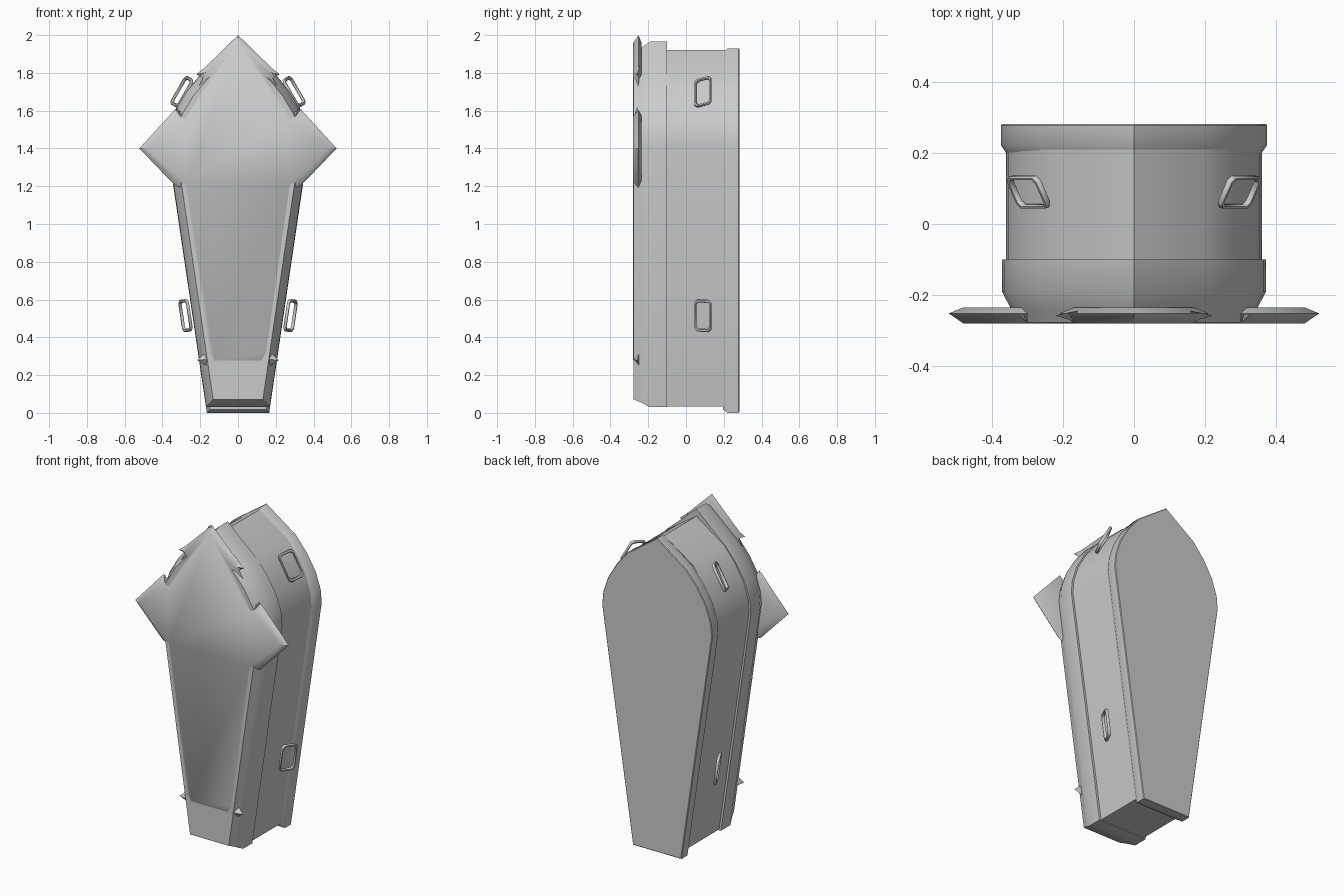
import bpy, bmesh, math
from mathutils import Vector

cube = bpy.data.objects.get("Cube")
if cube:
    bpy.data.objects.remove(cube, do_unlink=True)

grey = bpy.data.materials.new("plain grey")
grey.use_nodes = True
colour = (0.6, 0.6, 0.6, 1)
grey.diffuse_color = colour
grey.node_tree.nodes["Principled BSDF"].inputs["Base Color"].default_value = colour


def finish(name, bm, angle):
    bmesh.ops.recalc_face_normals(bm, faces=bm.faces)
    mesh = bpy.data.meshes.new(name)
    bm.to_mesh(mesh)
    bm.free()
    mesh.materials.append(grey)
    ob = bpy.data.objects.new(name, mesh)
    bpy.context.collection.objects.link(ob)
    bpy.ops.object.select_all(action='DESELECT')
    bpy.context.view_layer.objects.active = ob
    ob.select_set(True)
    bpy.ops.object.shade_smooth_by_angle(angle=math.radians(angle))
    return ob


def mirrored(half):
    """Close a right-hand (x, z) half outline across x = 0, counter-clockwise."""
    return half + [(-x, z) for x, z in reversed(half) if x > 0]


def inset(points, d):
    """Move every edge of a counter-clockwise outline inwards by d."""
    out = []
    for i, p in enumerate(points):
        p = Vector(p)
        a = (p - Vector(points[i - 1])).normalized()
        b = (Vector(points[(i + 1) % len(points)]) - p).normalized()
        na, nb = Vector((-a.y, a.x)), Vector((-b.y, b.x))
        out.append(p + (na + nb) * d / (1 + na.dot(nb)))
    return out


def loft(name, outline, steps, angle=40):
    """Stack the outline along y; each step is (y, inset)."""
    bm = bmesh.new()
    rings = [[bm.verts.new((x, y, z)) for x, z in inset(outline, d)] for y, d in steps]
    n = len(outline)
    for r, s in zip(rings, rings[1:]):
        for i in range(n):
            j = (i + 1) % n
            bm.faces.new((r[i], r[j], s[j], s[i]))
    bm.faces.new(rings[0])
    bm.faces.new(rings[-1])
    return finish(name, bm, angle)


def coffin(z0, z1, bottom, width):
    """Tapered coffin outline with a pointed arch at the head."""
    arch = [(0.375, 1.42), (0.368, 1.5), (0.335, 1.6), (0.275, 1.7), (0.2, 1.79)]
    k = width / 0.375
    return mirrored([(bottom, z0)] + [(x * k, z) for x, z in arch] + [(0, z1)])


# Box: back tray with a chamfered rim, and the walls
loft("back_panel", coffin(0, 1.93, 0.165, 0.375),
     [(0.195, 0.018), (0.222, 0.0), (0.278, 0.0), (0.282, 0.004)])
loft("box_walls", coffin(0.035, 1.92, 0.155, 0.36), [(-0.12, 0), (0.21, 0)])

# Lid with bevelled front
loft("lid", coffin(0.03, 1.965, 0.168, 0.372),
     [(-0.10, 0), (-0.19, 0), (-0.245, 0.028), (-0.278, 0.042)], 60)

# Cross on the lid, with wedge-shaped arms
cross = mirrored([(0.14, 0.25), (0.175, 0.31), (0.30, 1.19), (0.335, 1.205),
                  (0.522, 1.4), (0.335, 1.605), (0.29, 1.59), (0.185, 1.77),
                  (0.21, 1.795), (0, 2.0)])
loft("lid_cross", cross, [(-0.235, 0.03), (-0.252, 0), (-0.28, 0.03)], 50)


# Small barbs at the corners of the cross: tip and two root points
def barb(name, tip, root_a, root_b):
    for side, s in (("left", 1), ("right", -1)):
        bm = bmesh.new()
        pts = [(tip[0], -0.258, tip[1]), (root_a[0], -0.245, root_a[1]),
               (root_b[0], -0.245, root_b[1]),
               ((root_a[0] + root_b[0]) / 2 - 0.01, -0.279, (root_a[1] + root_b[1]) / 2)]
        v = [bm.verts.new((s * x, y, z)) for x, y, z in pts]
        for i, j, k in ((0, 1, 2), (0, 1, 3), (0, 2, 3), (1, 2, 3)):
            bm.faces.new((v[i], v[j], v[k]))
        finish(f"{side}_{name}", bm, 20)


barb("foot_barb", (0.217, 0.28), (0.16, 0.245), (0.17, 0.32))
barb("arm_barb", (0.325, 1.62), (0.29, 1.56), (0.33, 1.56))
barb("head_barb", (0.222, 1.792), (0.16, 1.77), (0.16, 1.84))


# Handles: rounded-corner loops leaning out from the walls
def handle(name, centre, along, out):
    for side, s in (("left", 1), ("right", -1)):
        pts = []
        for u, v in ((-1, -0.7), (-0.82, -1), (0.82, -1), (1, -0.7),
                     (1, 0.7), (0.82, 1), (-0.82, 1), (-1, 0.7)):
            x = centre[0] + along[0] * u * 0.078 + out[0] * v * 0.02
            z = centre[1] + along[1] * u * 0.078 + out[1] * v * 0.02
            pts.append(Vector((s * x, 0.09 + 0.04 * v, z)))
        # sweep a hexagonal section round the loop
        bm = bmesh.new()
        mid = sum(pts, Vector()) / len(pts)
        normal = (pts[2] - pts[1]).cross(pts[4] - pts[3]).normalized()
        rings = []
        for p in pts:
            radial = (p - mid).normalized()
            rings.append([bm.verts.new(p + (radial * math.cos(a) + normal * math.sin(a)) * 0.0095)
                          for a in (k * math.pi / 3 for k in range(6))])
        for i, r in enumerate(rings):
            t = rings[(i + 1) % len(rings)]
            for k in range(6):
                m = (k + 1) % 6
                bm.faces.new((r[k], r[m], t[m], t[k]))
        finish(f"{side}_{name}", bm, 60)


handle("lower_handle", (0.278, 0.515), (0.148, 0.989), (0.989, -0.148))
handle("upper_handle", (0.297, 1.70), (-0.5, 0.866), (0.866, 0.5))
